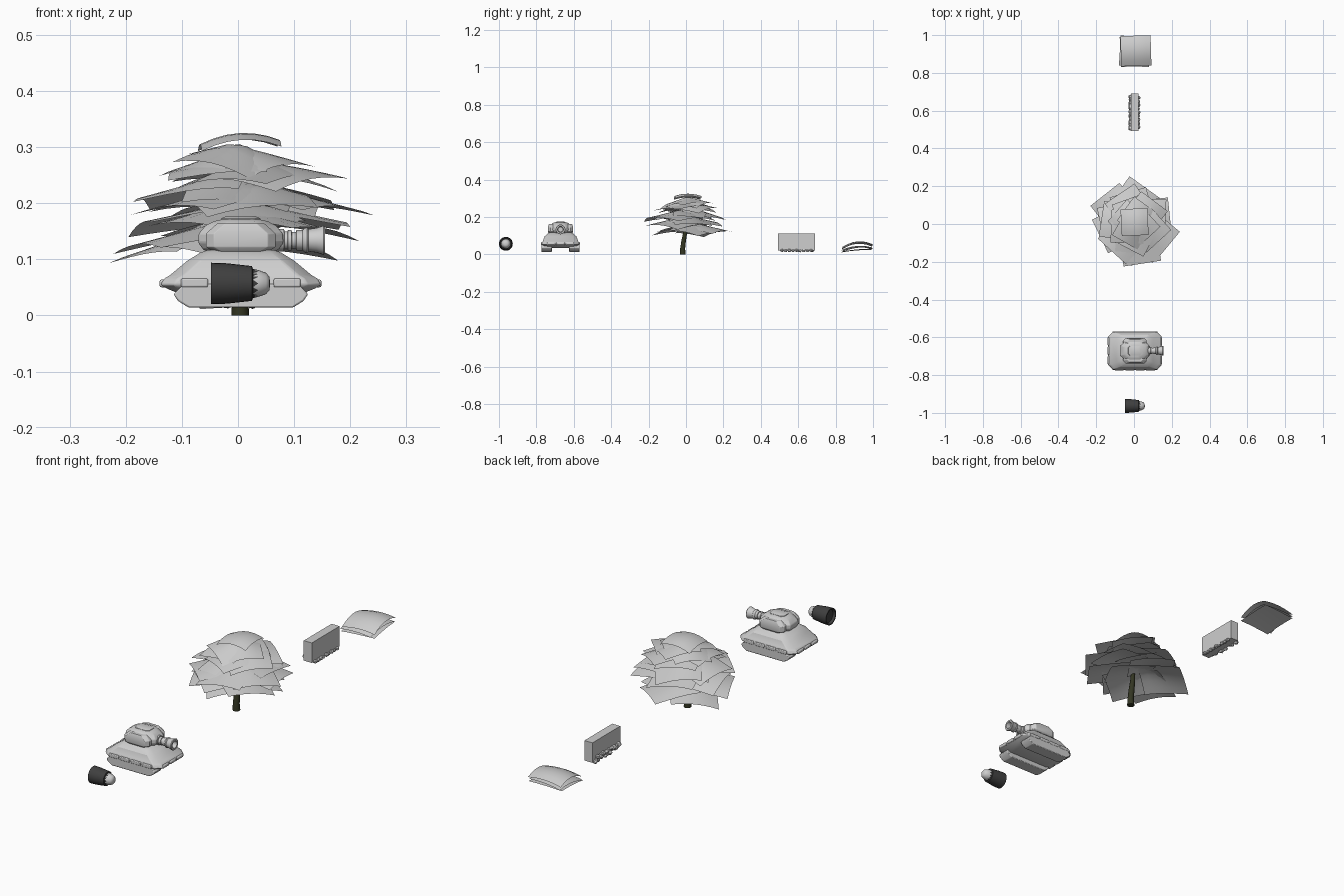
import bpy, bmesh, math, random
from mathutils import Vector, Matrix

random.seed(4)
cube = bpy.data.objects.get("Cube")
if cube:
    bpy.data.objects.remove(cube, do_unlink=True)


def material(name, rgb):
    m = bpy.data.materials.new(name)
    m.use_nodes = True
    m.diffuse_color = (*rgb, 1)
    m.node_tree.nodes["Principled BSDF"].inputs["Base Color"].default_value = (*rgb, 1)
    return m


GREY = material("light grey", (0.62, 0.62, 0.62))
DARK = material("charcoal", (0.05, 0.05, 0.05))
BARK = material("dark bark", (0.033, 0.036, 0.016))


def finish(name, bm, mats, angle=35, bevel=0, closed=True):
    if closed:
        bmesh.ops.recalc_face_normals(bm, faces=bm.faces[:])
    mesh = bpy.data.meshes.new(name)
    bm.to_mesh(mesh)
    bm.free()
    ob = bpy.data.objects.new(name, mesh)
    bpy.context.collection.objects.link(ob)
    for m in mats:
        mesh.materials.append(m)
    if bevel:
        mod = ob.modifiers.new("soft edges", "BEVEL")
        mod.width, mod.segments = bevel, 2
    bpy.ops.object.select_all(action="DESELECT")
    ob.select_set(True)
    bpy.context.view_layer.objects.active = ob
    bpy.ops.object.shade_smooth_by_angle(angle=math.radians(angle))


def loft(rings):
    """Bridge rings of points and cap both ends."""
    bm = bmesh.new()
    loops = [[bm.verts.new(p) for p in ring] for ring in rings]
    n = len(loops[0])
    for a, b in zip(loops, loops[1:]):
        for i in range(n):
            j = (i + 1) % n
            bm.faces.new((a[i], a[j], b[j], b[i]))
    bm.faces.new(loops[0])
    bm.faces.new(loops[-1])
    return bm


def octagon(z, cx, cy, hx, hy, c):
    corners = [(hx, hy - c), (hx - c, hy), (c - hx, hy), (-hx, hy - c),
               (-hx, c - hy), (c - hx, -hy), (hx - c, -hy), (hx, c - hy)]
    return [Vector((cx + x, cy + y, z)) for x, y in corners]


def turned(profile, cy, cz, n=24):
    """Rings around an x-directed axis from (x, radius) pairs."""
    return [[Vector((x, cy + r * math.cos(math.tau * i / n), cz + r * math.sin(math.tau * i / n)))
             for i in range(n)] for x, r in profile]


def box(name, lo, hi, mat, bevel=0):
    rings = [[(lo[0], lo[1], z), (hi[0], lo[1], z), (hi[0], hi[1], z), (lo[0], hi[1], z)]
             for z in (lo[2], hi[2])]
    finish(name, loft(rings), [mat], bevel=bevel)


# Shell: hollow-backed charcoal case with a toothed light tip
bm = loft(turned([(-0.036, 0.006), (-0.038, 0.028), (-0.048, 0.032), (-0.048, 0.037), (-0.02, 0.036),
                  (0.025, 0.031), (0.0265, 0.026), (0.036, 0.024), (0.05, 0.019), (0.056, 0.012),
                  (0.057, 0.004)], -0.963, 0.057))
band = [f for f in bm.faces if 0.028 < f.calc_center_median().x < 0.035]
bmesh.ops.triangulate(bm, faces=band)
for f in bm.faces:
    f.material_index = 0 if f.calc_center_median().x < 0.031 else 1
finish("shell", bm, [DARK, GREY])

# Tank hull
TX, TY = 0.005, -0.671
finish("tank_hull", loft([octagon(z, TX, TY, hx, hy, c) for z, hx, hy, c in [
    (0.035, 0.1, 0.055, 0.01), (0.048, 0.132, 0.094, 0.02), (0.055, 0.143, 0.1, 0.024),
    (0.066, 0.136, 0.098, 0.024), (0.072, 0.126, 0.094, 0.024), (0.097, 0.096, 0.085, 0.022),
    (0.112, 0.072, 0.068, 0.018), (0.117, 0.058, 0.056, 0.014)]]), [GREY], 25, 0.003)

# Tracks and skirts on both sides, bumpers on both ends
TRACK = [(-0.12, 0.038), (-0.112, 0.026), (-0.093, 0.014), (0.093, 0.014),
         (0.112, 0.026), (0.12, 0.038), (0.102, 0.056), (-0.102, 0.056)]
for side, s in (("left", 1), ("right", -1)):
    bm = loft([[Vector((TX + x, TY + s * y, z)) for x, z in TRACK] for y in (0.046, 0.098)])
    outer = max(bm.faces, key=lambda f: s * f.calc_center_median().y)
    bmesh.ops.inset_region(bm, faces=[outer], thickness=0.007, depth=0)
    bmesh.ops.translate(bm, vec=(0, s * 0.004, 0), verts=outer.verts[:])
    finish(side + "_track", bm, [GREY], 25, 0.003)
    for i in range(4):
        x = TX + (i - 1.5) * 0.055
        y = TY + s * 0.098
        box(side + "_skirt", (x - 0.024, y - 0.006, 0.05), (x + 0.024, y + 0.005, 0.066), GREY, 0.003)
    for i in range(3):
        x = TX + s * 0.137
        y = TY + (i - 1) * 0.05
        box(side + "_bumper", (x - 0.008, y - 0.022, 0.05), (x + 0.007, y + 0.022, 0.064), GREY, 0.004)

# Turret with broad cheeks and hatch
finish("turret", loft([octagon(z, TX, TY, hx, hy, c) for z, hx, hy, c in [
    (0.11, 0.052, 0.046, 0.025), (0.118, 0.068, 0.056, 0.03), (0.13, 0.076, 0.06, 0.032),
    (0.146, 0.075, 0.06, 0.032), (0.16, 0.063, 0.052, 0.03), (0.168, 0.048, 0.042, 0.024),
    (0.172, 0.03, 0.03, 0.014)]]), [GREY], 30, 0.003)
for side, s in (("left", 1), ("right", -1)):
    finish(side + "_cheek", loft([octagon(z, TX, TY + s * 0.046, hx, hy, 0.014) for z, hx, hy in [
        (0.112, 0.046, 0.015), (0.122, 0.062, 0.022), (0.146, 0.062, 0.022), (0.164, 0.042, 0.015)]]),
        [GREY], 40, 0.004)
finish("hatch", loft([octagon(z, TX, TY, hx, hy, 0.01) for z, hx, hy in [
    (0.168, 0.036, 0.027), (0.173, 0.035, 0.026), (0.176, 0.028, 0.019)]]), [GREY], 25)

# Cannon with ribbed collar and open muzzle
finish("cannon", loft(turned([(0.06, 0.02), (0.082, 0.02), (0.083, 0.016), (0.088, 0.016), (0.089, 0.018),
                              (0.095, 0.018), (0.096, 0.015), (0.103, 0.015), (0.104, 0.018), (0.115, 0.018),
                              (0.119, 0.022), (0.123, 0.023), (0.126, 0.02), (0.14, 0.022), (0.152, 0.026),
                              (0.155, 0.024), (0.155, 0.016), (0.13, 0.013)], TY, 0.134)), [GREY], 40)

# Tree trunk: tapered and leaning
rings = []
for y, z, r in [(-0.017, 0, 0.016), (-0.018, 0.03, 0.014), (-0.013, 0.07, 0.013),
                (-0.004, 0.12, 0.011), (0, 0.2, 0.006)]:
    rings.append([Vector((0.004 + r * math.cos(math.tau * i / 10), y + r * math.sin(math.tau * i / 10), z))
                  for i in range(10)])
finish("tree_trunk", loft(rings), [BARK], 50)


def sheet(bm, cx, cy, half, angle, height, n=6):
    """Add a drooping square sheet whose z comes from height(x, y, u, v)."""
    rot = Matrix.Rotation(angle, 2)
    rows = []
    for i in range(n + 1):
        row = []
        for j in range(n + 1):
            u, v = 2 * i / n - 1, 2 * j / n - 1
            p = rot @ Vector((u * half, v * half))
            x, y = cx + p.x, cy + p.y
            row.append(bm.verts.new((x, y, height(x, y, u, v))))
        rows.append(row)
    for i in range(n):
        for j in range(n):
            bm.faces.new((rows[i][j], rows[i + 1][j], rows[i + 1][j + 1], rows[i][j + 1]))


# Tree crown: off-centre tiers of overlapping sheets
# (centre x, centre y, top z, droop, offset, half size, count)
TIERS = [(-0.03, 0.035, 0.168, 0.046, 0.082, 0.098, 5), (0.012, -0.005, 0.205, 0.042, 0.086, 0.1, 5),
         (0.026, -0.036, 0.242, 0.044, 0.082, 0.1, 5), (-0.012, 0.01, 0.25, 0.05, 0.07, 0.095, 4),
         (0.02, 0.0, 0.285, 0.038, 0.06, 0.088, 5), (0.0, 0.005, 0.308, 0.036, 0.035, 0.078, 4)]
bm = bmesh.new()
for t, (cx, cy, top, droop, offset, half, count) in enumerate(TIERS):
    reach = offset + half
    for k in range(count):
        a = math.tau * k / count + t * 0.55 + random.uniform(-0.15, 0.15)
        off = offset * random.uniform(0.9, 1.06)
        lift = random.uniform(-0.008, 0.008)
        tilt = random.uniform(-0.014, 0.014)

        def height(x, y, u, v):
            r = math.hypot(x - cx, y - cy) / reach
            return top + lift - droop * r * (1.1 - 0.1 * r) + tilt * v - 0.006 * v * v
        sheet(bm, cx + off * math.cos(a), cy + off * math.sin(a), half,
              a + random.uniform(-0.5, 0.5), height)
sheet(bm, 0.003, 0.01, 0.071, 0.05, lambda x, y, u, v: 0.325 - 0.016 * u * u - 0.012 * v * v + 0.004 * u)
finish("tree_crown", bm, [GREY], 60, closed=False)

# Wall slab with rubble along its foot, heaped higher on one face
box("wall_slab", (-0.017, 0.492, 0.022), (0.023, 0.69, 0.112), GREY)
bm = bmesh.new()
for s, count in ((-1, 22), (1, 9)):
    for k in range(count):
        r = random.uniform(0.008, 0.014) if s < 0 else random.uniform(0.007, 0.011)
        y = 0.504 + 0.174 * (k + 0.5) / count
        z = 0.011 + r + (random.uniform(0, 0.02) if s < 0 else 0)
        place = Matrix.Translation((0.003 + s * 0.022, y, z)) @ Matrix.Rotation(random.random() * 3, 4, "Y")
        bmesh.ops.create_icosphere(bm, subdivisions=1, radius=r,
                                   matrix=place @ Matrix.Diagonal((1, 1.15, 0.85, 1)))
finish("wall_rubble", bm, [GREY], 20)

# Low stack of sheets, arched at the top and nearly flat underneath
bm = bmesh.new()
for cx, cy, half, angle, top, droop in [(0.01, 0.917, 0.08, 0.03, 0.07, 0.02),
                                        (0.004, 0.914, 0.079, -0.06, 0.045, 0.012),
                                        (0.008, 0.915, 0.08, 0.05, 0.026, 0.003)]:
    sheet(bm, cx, cy, half, angle,
          lambda x, y, u, v: top - droop * (0.5 * u * u + 1.1 * v * v) + 0.003 * u + 0.007 * v)
finish("sheet_stack", bm, [GREY], 60, closed=False)
